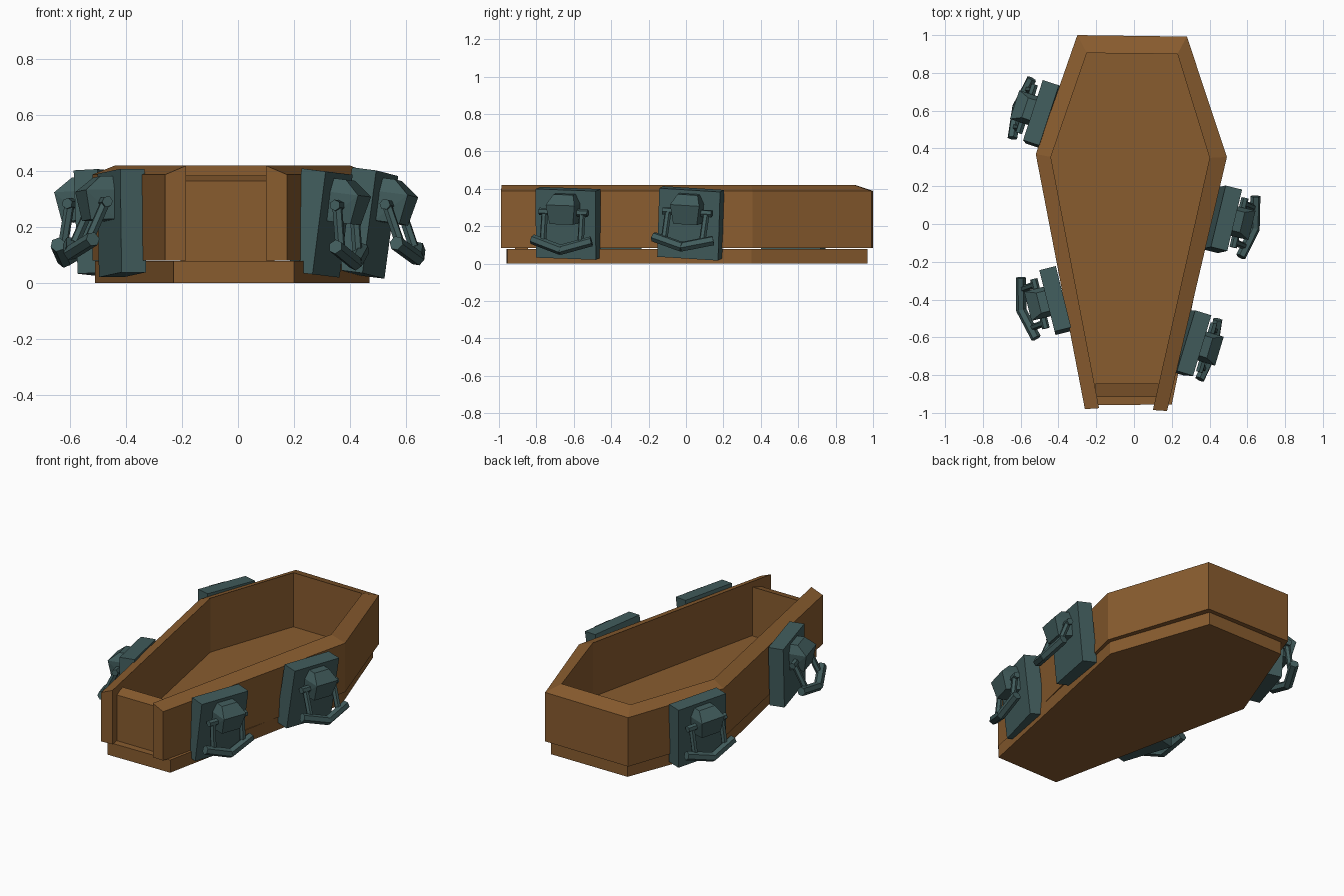
import bpy, bmesh
from math import radians
from mathutils import Matrix, Vector

cube = bpy.data.objects.get("Cube")
if cube:
    bpy.data.objects.remove(cube, do_unlink=True)


def material(name, rgb):
    m = bpy.data.materials.new(name)
    m.use_nodes = True
    m.diffuse_color = (*rgb, 1)
    m.node_tree.nodes["Principled BSDF"].inputs["Base Color"].default_value = (*rgb, 1)
    return m


WOOD = material("brown_wood", (0.25, 0.107, 0.028))
IRON = material("dark_teal_iron", (0.053, 0.107, 0.107))


def finish(name, bm, mat, matrix=Matrix()):
    bmesh.ops.recalc_face_normals(bm, faces=bm.faces)
    bm.transform(matrix)
    me = bpy.data.meshes.new(name)
    bm.to_mesh(me)
    bm.free()
    me.materials.append(mat)
    ob = bpy.data.objects.new(name, me)
    bpy.context.collection.objects.link(ob)
    return ob


def hull(bm, points):
    verts = [bm.verts.new(p) for p in points]
    bmesh.ops.convex_hull(bm, input=verts)


def rod(bm, a, b, radius):
    a, b = Vector(a), Vector(b)
    axis = b - a
    m = Matrix.Translation((a + b) / 2) @ axis.to_track_quat('Z', 'Y').to_matrix().to_4x4()
    bmesh.ops.create_cone(bm, cap_ends=True, segments=6, radius1=radius,
                          radius2=radius, depth=axis.length, matrix=m)


# Base slab
outline = [(-.23, -.96), (.20, -.955), (.47, .35), (.255, .97), (-.275, .97), (-.51, .36)]
bm = bmesh.new()
hull(bm, [(x, y, z) for x, y in outline for z in (0, .079)])
finish("base_slab", bm, WOOD)

# Walls: a sloped-rim section swept around the box, open at the foot
outer = [(.175, -.99), (.492, .355), (.28, .992), (-.30, 1), (-.52, .37), (-.26, -.98)]
inner = [(.10, -.985), (.40, .35), (.23, .90), (-.25, .905), (-.44, .355), (-.185, -.975)]
bm = bmesh.new()
rings = []
for (ox, oy), (ix, iy) in zip(outer, inner):
    section = [(ox, oy, .082), (ox, oy, .388), (ix, iy, .42), (ix, iy, .082)]
    rings.append([bm.verts.new(p) for p in section])
for r, s in zip(rings, rings[1:]):
    for i in range(4):
        j = (i + 1) % 4
        bm.faces.new((r[i], r[j], s[j], s[i]))
bm.faces.new(rings[0])
bm.faces.new(rings[-1])
finish("side_walls", bm, WOOD)

# Foot panel set back between the wall ends
bm = bmesh.new()
side_profile = [(-.915, .079), (-.915, .365), (-.845, .385), (-.845, .079)]
hull(bm, [(x, y, z) for x in (-.205, .13) for y, z in side_profile])
finish("foot_panel", bm, WOOD)


def handle_set(name, x, y, turn, lean, roll, swing):
    m = (Matrix.Translation((x, y, .215)) @ Matrix.Rotation(radians(turn), 4, 'Z')
         @ Matrix.Rotation(radians(lean), 4, 'Y') @ Matrix.Rotation(radians(roll), 4, 'X'))

    # Mounting plate
    bm = bmesh.new()
    bmesh.ops.create_cube(bm, size=1, matrix=Matrix.Diagonal((.09, .335, .37, 1)))
    finish(name + "_plate", bm, IRON, m)

    # Bevelled boss holding the pivot
    bm = bmesh.new()
    corners = [(.04, .075, .01), (.13, .065, .01), (.15, .08, .115),
               (.04, .08, .115), (.04, .055, .165), (.09, .055, .165)]
    hull(bm, [(px, py * s, pz) for px, py, pz in corners for s in (1, -1)])
    finish(name + "_boss", bm, IRON, m)

    # Pivot, arms and bent grip, swung about the pivot
    bm = bmesh.new()
    rod(bm, (0, -.135, 0), (0, .135, 0), .02)
    for s in (1, -1):
        rod(bm, (0, s * .105, .01), (0, s * .105, -.165), .018)
        rod(bm, (0, s * .165, -.15), (.02, s * -.005, -.205), .027)
    pivot = Matrix.Translation((.085, 0, .07)) @ Matrix.Rotation(radians(-swing), 4, 'Y')
    finish(name + "_grip", bm, IRON, m @ pivot)


handle_set("left_front_handle", .295, -.63, -17, 7, -2, 12)
handle_set("left_back_handle", .465, .025, -14, 7, -3.5, 27)
handle_set("right_front_handle", -.415, -.405, 194, 0, 3, 25)
handle_set("right_back_handle", -.485, .58, 162, 3, 2, 12)
